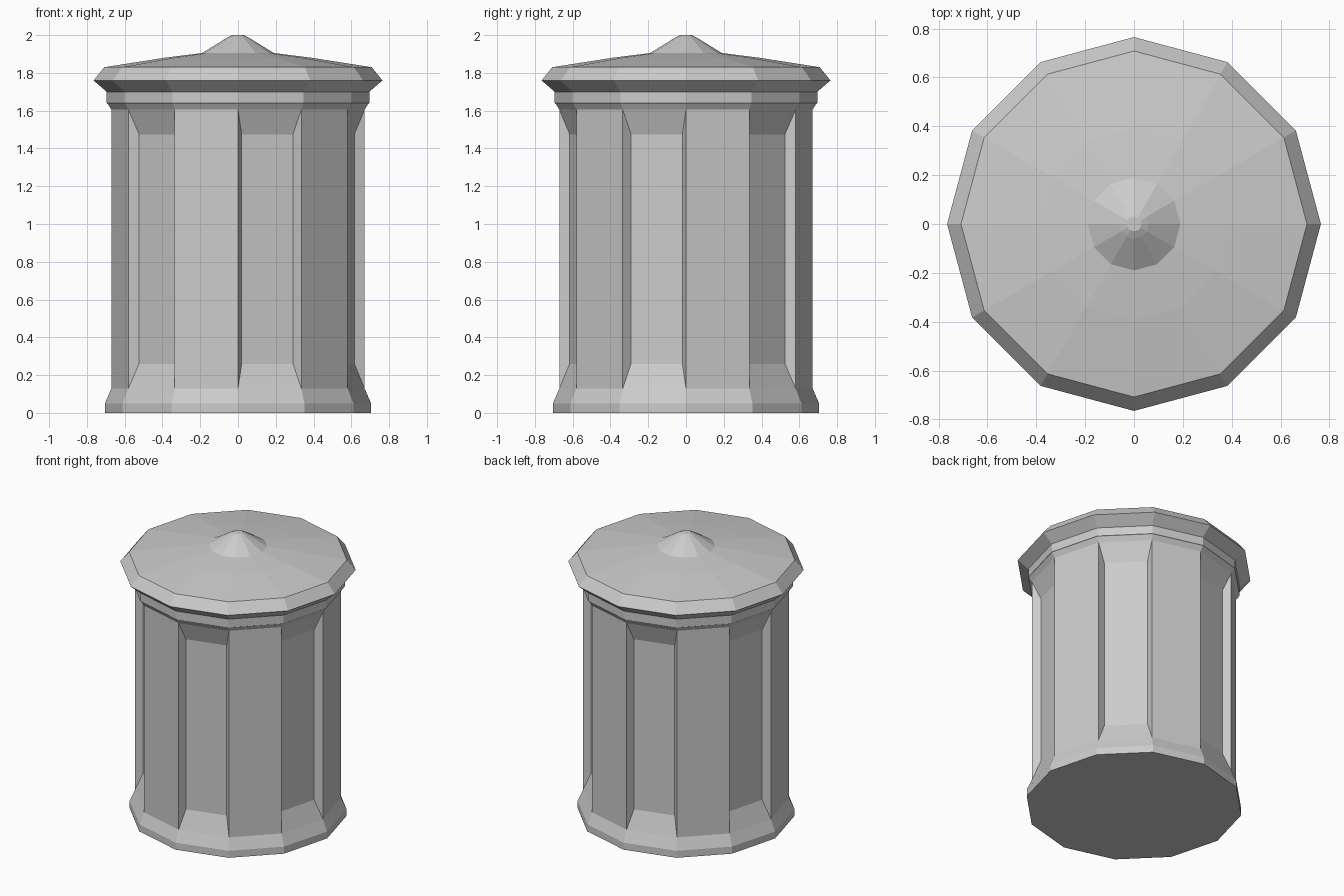
import bpy, bmesh
from math import cos, sin, pi
from mathutils import Vector

if "Cube" in bpy.data.objects:
    bpy.data.objects.remove(bpy.data.objects["Cube"])

SIDES = 12


def lathe(bm, profile):
    """Add stacked 12-sided rings (radius, z); return the bands of wall faces."""
    rings = [[bm.verts.new((r * cos(2 * pi * i / SIDES), r * sin(2 * pi * i / SIDES), z))
              for i in range(SIDES)] for r, z in profile]
    bands = []
    for low, high in zip(rings, rings[1:]):
        bands.append([bm.faces.new((low[i], low[(i + 1) % SIDES],
                                    high[(i + 1) % SIDES], high[i]))
                      for i in range(SIDES)])
    return rings, bands


def finish(bm, name):
    bm.normal_update()
    mesh = bpy.data.meshes.new(name)
    bm.to_mesh(mesh)
    bm.free()
    obj = bpy.data.objects.new(name, mesh)
    bpy.context.collection.objects.link(obj)
    return obj


def recess(bm, face, side, height, depth):
    """Replace a wall quad with a sunken panel that has sloped borders."""
    outer = list(face.verts)
    face.normal_update()
    n = face.normal.copy()
    t = (outer[1].co - outer[0].co).normalized()
    up = Vector((0, 0, 1))
    inner = [bm.verts.new(v.co + t * side * sx + up * height * sz - n * depth)
             for v, sx, sz in zip(outer, (1, -1, -1, 1), (1, 1, -1, -1))]
    bm.faces.remove(face)
    bm.faces.new(inner)
    for i in range(4):
        j = (i + 1) % 4
        bm.faces.new((outer[i], outer[j], inner[j], inner[i]))


# Can body: flared foot, wall with every second panel sunken, upper collar
bm = bmesh.new()
rings, bands = lathe(bm, [(0.705, 0), (0.705, 0.05), (0.67, 0.13), (0.67, 1.605), (0.69, 1.637)])
bm.faces.new(rings[0][::-1])
for wall in bands[2][1::2]:
    recess(bm, wall, 0.033, 0.13, 0.047)
finish(bm, "can_body")

# Lid: skirt, overhanging rim, shallow cone top
bm = bmesh.new()
lathe(bm, [(0.69, 1.637), (0.695, 1.64), (0.695, 1.70), (0.765, 1.76),
           (0.708, 1.83), (0.39, 1.88), (0.19, 1.905)])
finish(bm, "lid")

# Knob in the middle of the lid
bm = bmesh.new()
rings, _ = lathe(bm, [(0.19, 1.905), (0.06, 1.985), (0.03, 2.0)])
bm.faces.new(rings[-1])
finish(bm, "lid_knob")
